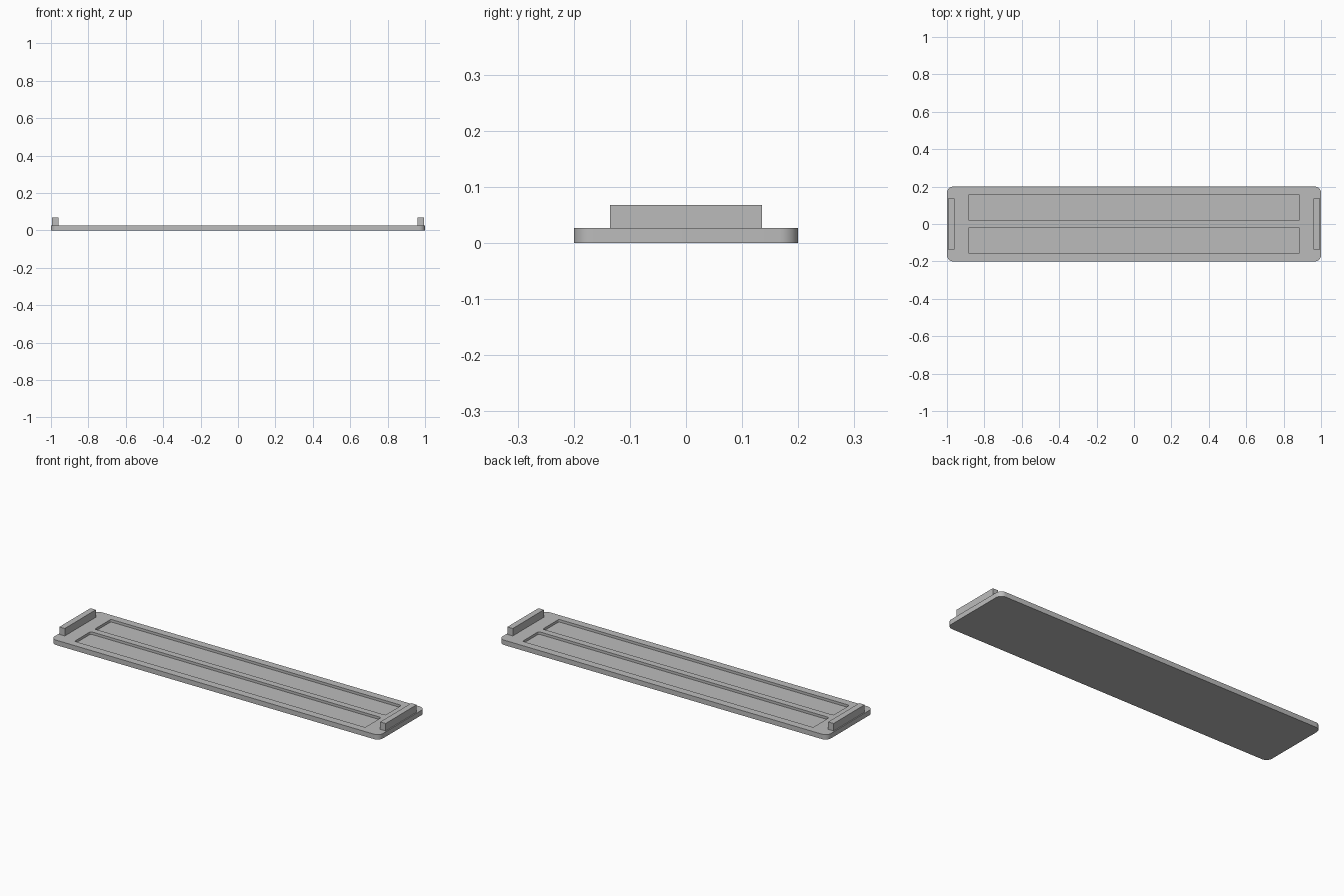
import bpy, bmesh, math

if "Cube" in bpy.data.objects:
    bpy.data.objects.remove(bpy.data.objects["Cube"])

grey = bpy.data.materials.new("plain_grey")
grey.use_nodes = True
colour = (0.5, 0.5, 0.5, 1)
grey.diffuse_color = colour
grey.node_tree.nodes["Principled BSDF"].inputs["Base Color"].default_value = colour

THICK, DEPTH = 0.027, 0.014


def rounded_box(name, centre, size, radius=0, segments=8):
    """Box from centre and size, with its upright edges rounded."""
    bm = bmesh.new()
    bmesh.ops.create_cube(bm, size=1)
    bmesh.ops.scale(bm, vec=size, verts=bm.verts)
    bmesh.ops.translate(bm, vec=centre, verts=bm.verts)
    if radius:
        upright = [e for e in bm.edges
                   if abs(e.verts[0].co.z - e.verts[1].co.z) > 1e-4]
        bmesh.ops.bevel(bm, geom=upright, offset=radius, segments=segments,
                        profile=0.5, affect='EDGES')
    mesh = bpy.data.meshes.new(name)
    bm.to_mesh(mesh)
    bm.free()
    mesh.materials.append(grey)
    obj = bpy.data.objects.new(name, mesh)
    bpy.context.collection.objects.link(obj)
    return obj


# Base plate with rounded corners
plate = rounded_box("base_plate", (0, 0, THICK / 2), (2, 0.4, THICK), 0.034)

# Two long shallow pockets sunk into the top
for side, label in ((-1, "front"), (1, "back")):
    cutter = rounded_box(label + "_pocket_cutter", (0, side * 0.088, THICK),
                         (1.77, 0.14, 2 * DEPTH), 0.008, 4)
    cutter.hide_render = True
    cut = plate.modifiers.new(label + "_pocket", 'BOOLEAN')
    cut.operation = 'DIFFERENCE'
    cut.solver = 'EXACT'
    cut.object = cutter
    bpy.context.view_layer.objects.active = plate
    bpy.ops.object.modifier_apply(modifier=cut.name)
    bpy.data.objects.remove(cutter)

# Smooth corners, sharp rims
bpy.ops.object.select_all(action='DESELECT')
plate.select_set(True)
bpy.context.view_layer.objects.active = plate
bpy.ops.object.shade_smooth_by_angle(angle=math.radians(35))

# Upright rail at each end
for side, label in ((-1, "right"), (1, "left")):
    rounded_box(label + "_end_rail", (side * 0.977, 0, 0.047), (0.033, 0.27, 0.042))
